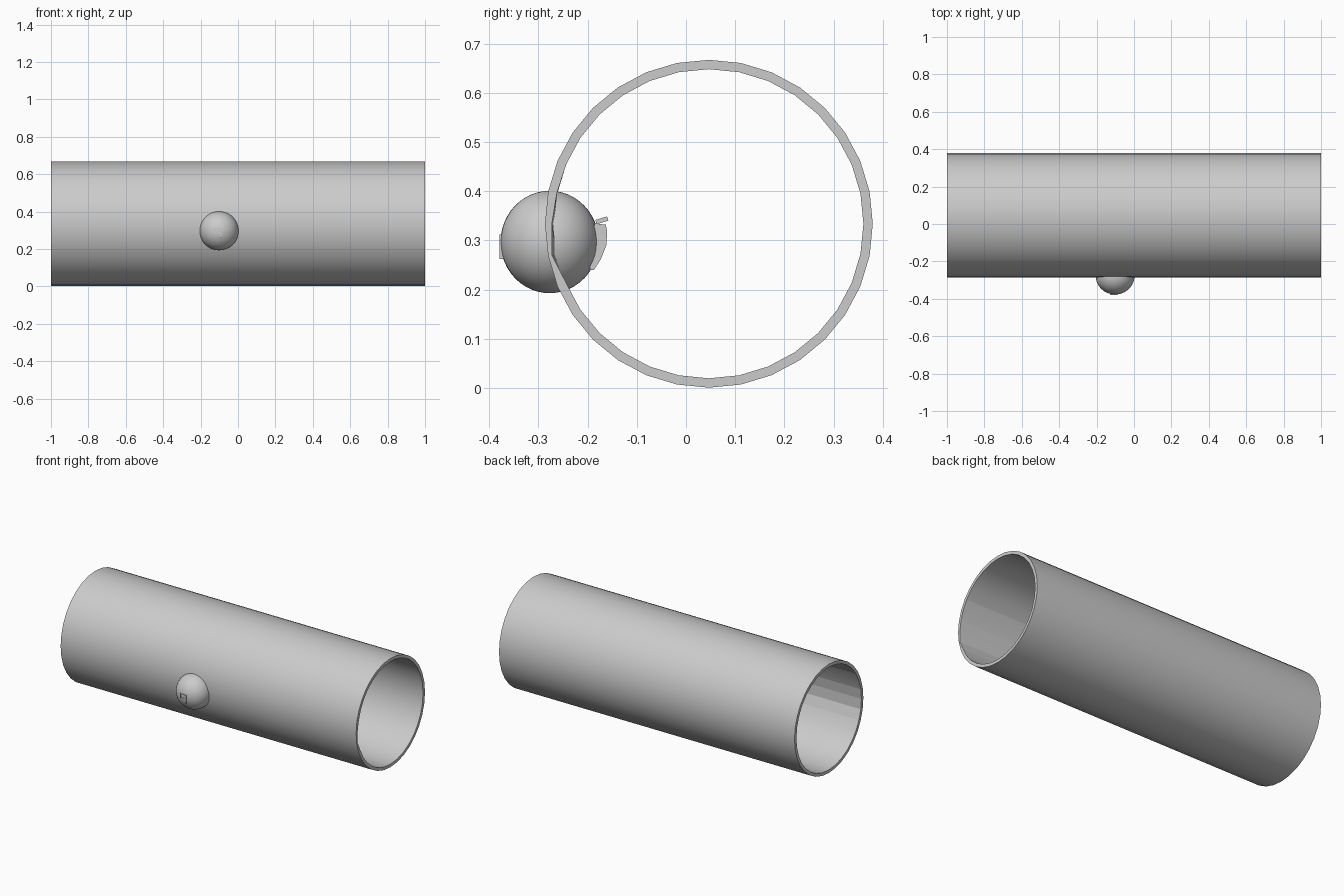
import bpy, bmesh, math
from mathutils import Matrix, Vector

old = bpy.data.objects.get("Cube")
if old:
    bpy.data.objects.remove(old, do_unlink=True)

grey = bpy.data.materials.new("plain grey")
grey.use_nodes = True
grey.diffuse_color = (0.6, 0.6, 0.6, 1)
grey.node_tree.nodes["Principled BSDF"].inputs["Base Color"].default_value = (0.6, 0.6, 0.6, 1)


def finish(bm, name):
    bmesh.ops.recalc_face_normals(bm, faces=bm.faces[:])
    me = bpy.data.meshes.new(name)
    bm.to_mesh(me)
    bm.free()
    me.materials.append(grey)
    ob = bpy.data.objects.new(name, me)
    bpy.context.collection.objects.link(ob)
    return ob


# Tube: open pipe along x, with the inner wall slightly hollowed near the ball
SEG, CY, CZ, R_OUT, R_IN = 32, 0.0465, 0.334, 0.333, 0.314
HOLLOW = {15: 0.315, 16: 0.319, 17: 0.325}   # inner radius at the +x end

bm = bmesh.new()


def ring(x, radius, hollow=None):
    verts = []
    for i in range(SEG):
        a = 2 * math.pi * i / SEG
        r = (hollow or {}).get(i, radius)
        verts.append(bm.verts.new((x, CY + r * math.cos(a), CZ + r * math.sin(a))))
    return verts


rings = [ring(-1, R_OUT), ring(1, R_OUT), ring(1, R_IN, HOLLOW), ring(-1, R_IN)]
for k in range(4):
    a, b = rings[k], rings[(k + 1) % 4]
    for i in range(SEG):
        j = (i + 1) % SEG
        f = bm.faces.new((a[i], a[j], b[j], b[i]))
        f.smooth = k in (0, 2) and not (k == 2 and 15 <= i <= 17)
for r in rings:                                # crisp rims
    for i in range(SEG):
        bm.edges.get((r[i], r[(i + 1) % SEG])).smooth = False
for i in (13, 15, 16, 17, 18):                 # creases along the inner wall
    bm.edges.get((rings[2][i], rings[3][i])).smooth = False
finish(bm, "tube")

# Ball set into the front wall
bm = bmesh.new()
bmesh.ops.create_uvsphere(bm, u_segments=40, v_segments=24, radius=0.104)
bmesh.ops.transform(bm, verts=bm.verts[:], matrix=Matrix.Translation((-0.101, -0.277, 0.297))
                    @ Matrix.Diagonal((1, 0.96, 1, 1)))
for f in bm.faces:
    f.smooth = True
finish(bm, "ball")


def box(name, loc, size, tilt=0.0):
    bm = bmesh.new()
    bmesh.ops.create_cube(bm, size=1)
    bmesh.ops.transform(bm, verts=bm.verts[:], matrix=Matrix.Translation(loc)
                        @ Matrix.Rotation(tilt, 4, 'X') @ Matrix.Diagonal((*size, 1)))
    return finish(bm, name)


# Small square mark on the front of the ball
X, Z, Y = -0.108, 0.287, -0.374
box("mark_top", (X, Y, Z + 0.022), (0.042, 0.009, 0.006))
box("mark_bar", (X, Y, Z), (0.042, 0.009, 0.006))
box("mark_left", (X + 0.018, Y, Z), (0.006, 0.009, 0.05))
box("mark_right", (X - 0.018, Y, Z + 0.011), (0.006, 0.009, 0.024))

# Curved lug on the back of the ball, inside the tube
profile = [(-0.195, 0.24), (-0.187, 0.24), (-0.173, 0.262), (-0.162, 0.29),
           (-0.160, 0.318), (-0.163, 0.332), (-0.185, 0.335), (-0.195, 0.30)]
bm = bmesh.new()
face = bm.faces.new([bm.verts.new((-0.13, y, z)) for y, z in profile])
ext = bmesh.ops.extrude_face_region(bm, geom=[face])
bmesh.ops.translate(bm, vec=Vector((0.06, 0, 0)),
                    verts=[v for v in ext["geom"] if isinstance(v, bmesh.types.BMVert)])
finish(bm, "back_lug")
box("lug_knob", (-0.1, -0.171, 0.341), (0.03, 0.025, 0.009), 0.3)
